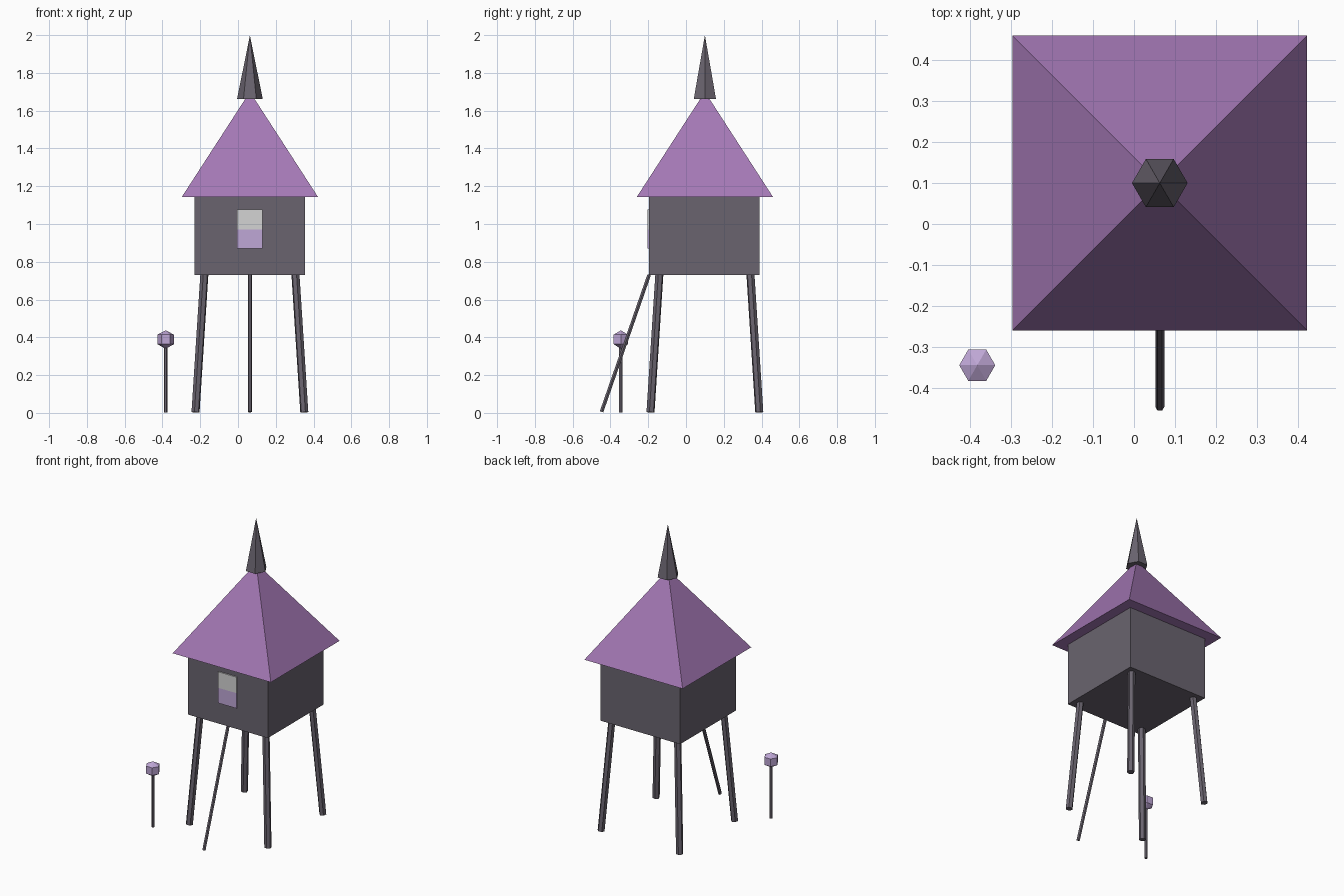
import bpy, bmesh, math
from mathutils import Vector, Matrix

if "Cube" in bpy.data.objects:
    bpy.data.objects.remove(bpy.data.objects["Cube"])

CX, CY = 0.063, 0.10          # tower centre


def material(name, r, g, b):
    lin = lambda c: ((c / 255 + 0.055) / 1.055) ** 2.4
    m = bpy.data.materials.new(name)
    m.diffuse_color = (lin(r), lin(g), lin(b), 1)
    m.use_nodes = True
    m.node_tree.nodes["Principled BSDF"].inputs["Base Color"].default_value = m.diffuse_color
    return m


STONE = material("dark grey", 106, 100, 111)
ROOF = material("roof purple", 164, 120, 181)
LILAC = material("lilac glass", 191, 167, 214)
PALE = material("pale glass", 212, 212, 212)


def finish(bm, name, mat):
    bmesh.ops.recalc_face_normals(bm, faces=bm.faces[:])
    me = bpy.data.meshes.new(name)
    bm.to_mesh(me)
    bm.free()
    me.materials.append(mat)
    ob = bpy.data.objects.new(name, me)
    bpy.context.scene.collection.objects.link(ob)
    return ob


def turned(name, mat, profile, sides, matrix, phase=0.0):
    """Low-poly lathe of (radius, z) points; radius 0 makes a tip."""
    bm = bmesh.new()
    rings = []
    for r, z in profile:
        n = sides if r > 0 else 1
        rings.append([bm.verts.new((r * math.cos(phase + math.tau * i / sides),
                                    r * math.sin(phase + math.tau * i / sides), z))
                      for i in range(n)])
    for a, b in zip(rings, rings[1:]):
        for i in range(sides):
            j = (i + 1) % sides
            quad = [a[i % len(a)], a[j % len(a)], b[j % len(b)], b[i % len(b)]]
            bm.faces.new(list(dict.fromkeys(quad)))
    for ring in (rings[0], rings[-1]):
        if len(ring) > 1:
            bm.faces.new(ring)
    bm.transform(matrix)
    return finish(bm, name, mat)


def pole(name, a, b, r):
    a, b = Vector(a), Vector(b)
    m = Matrix.Translation(a) @ (b - a).to_track_quat('Z', 'Y').to_matrix().to_4x4()
    return turned(name, STONE, [(r, 0), (r, (b - a).length)], 6, m)


def box(name, mat, lo, hi):
    lo, hi = Vector(lo), Vector(hi)
    bm = bmesh.new()
    bmesh.ops.create_cube(bm, size=1)
    bm.transform(Matrix.Translation((lo + hi) / 2) @ Matrix.Diagonal((*(hi - lo), 1)))
    return finish(bm, name, mat)


tower = Matrix.Translation((CX, CY, 0))

# Cabin
H = 0.292
box("cabin", STONE, (CX - H, CY - H - 0.003, 0.731), (CX + H, CY + H - 0.003, 1.145))

# Pyramid roof and hexagonal spire
turned("roof", ROOF, [(0.36 * math.sqrt(2), 1.144), (0, 1.70)], 4, tower, math.pi / 4)
turned("spire", STONE, [(0.068, 1.661), (0, 2.0)], 6, tower)

# Splayed legs
for sx, nx in ((-1, "left"), (1, "right")):
    for sy, ny in ((-1, "front"), (1, "back")):
        pole(f"{ny}_{nx}_leg", (CX + sx * 0.288, CY + sy * 0.288, 0.003),
             (CX + sx * 0.241, CY + sy * 0.241, 0.735), 0.022)

# Leaning ladder pole
pole("ladder_pole", (CX, -0.447, 0.006), (CX, -0.195, 0.731), 0.011)

# Two-tone window on the front
W, F = 0.068, CY - H - 0.003
box("window_upper", PALE, (CX - W, F - 0.008, 0.972), (CX + W, F + 0.001, 1.078))
box("window_lower", LILAC, (CX - W, F - 0.008, 0.871), (CX + W, F + 0.001, 0.972))

# Lamp post with a faceted lantern
LX, LY = -0.383, -0.345
pole("lamp_post", (LX, LY, 0.003), (LX, LY, 0.36), 0.010)
turned("lantern", LILAC, [(0, 0.339), (0.044, 0.364), (0.044, 0.414), (0, 0.437)], 6,
       Matrix.Translation((LX, LY, 0)))
